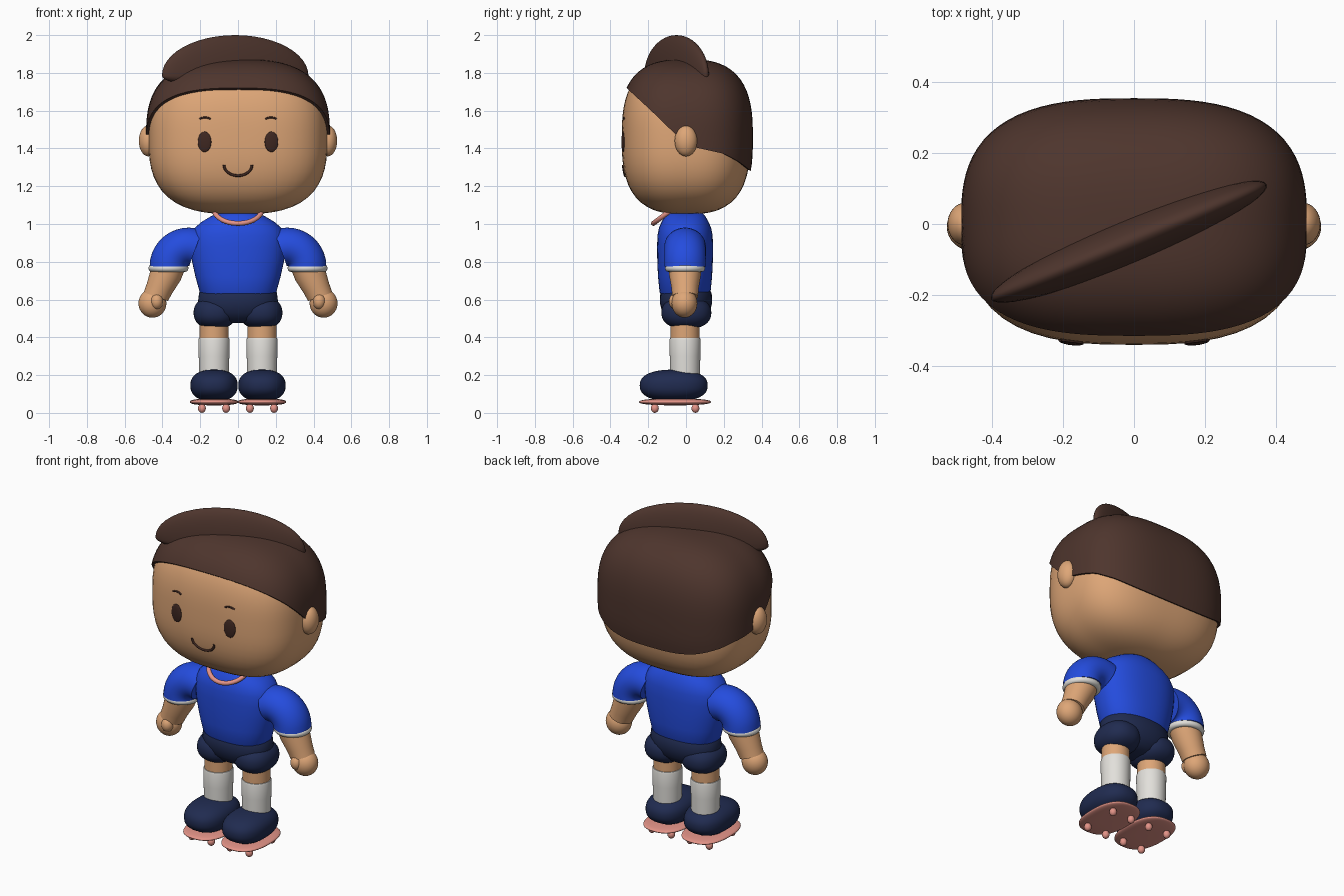
import bpy, bmesh, math
from mathutils import Vector, Matrix

if "Cube" in bpy.data.objects:
    bpy.data.objects.remove(bpy.data.objects["Cube"])


def material(name, *srgb):
    col = [((c / 255 + 0.055) / 1.055) ** 2.4 for c in srgb] + [1.0]
    m = bpy.data.materials.new(name)
    m.use_nodes = True
    m.diffuse_color = col
    bsdf = m.node_tree.nodes["Principled BSDF"]
    bsdf.inputs["Base Color"].default_value = col
    bsdf.inputs["Roughness"].default_value = 0.6
    return m


SKIN = material("skin", 222, 166, 119)
HAIR = material("dark brown hair", 78, 53, 45)
FACE = material("face brown", 62, 39, 33)
BLUE = material("shirt blue", 36, 76, 222)
NAVY = material("navy", 32, 43, 80)
WHITE = material("sock white", 226, 224, 219)
PINK = material("salmon trim", 228, 148, 136)
TAU = 2 * math.pi


def finish(name, bm, mat, sharp=50):
    bmesh.ops.recalc_face_normals(bm, faces=bm.faces[:])
    me = bpy.data.meshes.new(name)
    bm.to_mesh(me)
    bm.free()
    me.materials.append(mat)
    for p in me.polygons:
        p.use_smooth = True
    me.set_sharp_from_angle(angle=math.radians(sharp))
    ob = bpy.data.objects.new(name, me)
    bpy.context.collection.objects.link(ob)
    return ob


def loft(name, rings, mat, caps=True):
    """Skin a list of closed point rings."""
    bm = bmesh.new()
    rows = [[bm.verts.new(p) for p in r] for r in rings]
    for a, b in zip(rows, rows[1:]):
        for i in range(len(a)):
            j = (i + 1) % len(a)
            bm.faces.new((a[i], a[j], b[j], b[i]))
    if caps:
        bm.faces.new(rows[0])
        bm.faces.new(rows[-1])
    return finish(name, bm, mat)


def ring(center, rx, ry, tilt=0.0, n=2.0, count=40):
    """Superellipse ring, tilted about the y axis."""
    rot = Matrix.Rotation(tilt, 3, 'Y')
    pts = []
    for i in range(count):
        c, s = math.cos(TAU * i / count), math.sin(TAU * i / count)
        k = (abs(c) ** n + abs(s) ** n) ** (-1 / n)
        pts.append(Vector(center) + rot @ Vector((rx * c * k, ry * s * k, 0)))
    return pts


def blob(name, center, radii, mat, n=2.0, rot=None, lower=1.0, seg=48):
    """Superellipsoid; 'lower' scales the half below its centre."""
    bm = bmesh.new()
    bmesh.ops.create_uvsphere(bm, u_segments=seg, v_segments=seg // 2, radius=1)
    for v in bm.verts:
        p = v.co / sum(abs(c) ** n for c in v.co) ** (1 / n)
        p = Vector([a * b for a, b in zip(p, radii)])
        if p.z < 0:
            p.z *= lower
        v.co = (rot @ p if rot else p) + Vector(center)
    return finish(name, bm, mat)


def torus(name, center, major, minor, mat, rot=Matrix(), squash=1.0):
    rings = []
    for i in range(49):
        a = TAU * i / 48
        rad = Vector((math.cos(a), math.sin(a), 0))
        rings.append([Vector(center) + rot.to_3x3() @ (
            rad * (major + minor * math.cos(TAU * j / 12))
            + Vector((0, 0, squash * minor * math.sin(TAU * j / 12)))) for j in range(12)])
    ob = loft(name, rings, mat, caps=False)
    bm = bmesh.new()
    bm.from_mesh(ob.data)
    bmesh.ops.remove_doubles(bm, verts=bm.verts[:], dist=1e-5)
    bm.to_mesh(ob.data)
    bm.free()
    return ob


# Head
HC, HR, HN = Vector((0, 0, 1.455)), (0.473, 0.34, 0.403), 2.8
blob("head", HC, HR, SKIN, HN, seg=64)


def face_point(x, z, out=0.0):
    r = 1 - abs(x / HR[0]) ** HN - abs((z - HC.z) / HR[2]) ** HN
    return Vector((x, -HR[1] * r ** (1 / HN) - out, z))


# Hair cap: shell reaching down to a hairline that drops from brow to nape
HAIRLINE = [(-0.36, 1.76), (-0.32, 1.725), (-0.19, 1.605), (-0.03, 1.45), (0.02, 1.415),
            (0.06, 1.403), (0.2, 1.372), (0.28, 1.33), (0.37, 1.26)]


def hairline(y):
    for (y0, z0), (y1, z1) in zip(HAIRLINE, HAIRLINE[1:]):
        if y <= y1:
            return z0 + (z1 - z0) * (y - y0) / (y1 - y0)
    return z1


def cap_point(az, el, grow):
    d = (math.cos(el) * math.cos(az), math.cos(el) * math.sin(az), math.sin(el))
    k = sum(abs(c) ** HN for c in d) ** (-1 / HN)
    return HC + Vector([c * k * (r + grow) for c, r in zip(d, HR)])


def cap_edge(az):
    lo, hi = -1.2, 1.5
    for _ in range(30):
        mid = (lo + hi) / 2
        p = cap_point(az, mid, 0.014)
        lo, hi = (lo, mid) if p.z > hairline(p.y) else (mid, hi)
    return hi


azimuths = [TAU * i / 96 for i in range(96)]
edges = [cap_edge(a) for a in azimuths]
rows = [[cap_point(a, e + (1.565 - e) * k / 24, 0.014) for a, e in zip(azimuths, edges)]
        for k in range(25)]
rows.insert(0, [cap_point(a, e, -0.01) for a, e in zip(azimuths, edges)])
loft("hair_cap", rows, HAIR)

# Swept crest across the top of the hair
blob("hair_crest", (-0.015, -0.05, 1.785), (0.42, 0.064, 0.215), HAIR,
     rot=Matrix.Rotation(math.atan2(0.32, 0.77), 3, 'Z'), lower=0.3)


def stroke(name, pts, radius):
    cu = bpy.data.curves.new(name, 'CURVE')
    cu.dimensions = '3D'
    cu.bevel_depth = radius
    cu.bevel_resolution = 2
    cu.use_fill_caps = True
    sp = cu.splines.new('POLY')
    sp.points.add(len(pts) - 1)
    for q, p in zip(sp.points, pts):
        q.co = (*p, 1)
    cu.materials.append(FACE)
    bpy.context.collection.objects.link(bpy.data.objects.new(name, cu))


# Smile
stroke("mouth", [face_point(0.074 * math.sin(t), 1.312 - 0.056 * math.cos(t))
                 for t in [math.pi * (k / 16 - 0.5) for k in range(17)]], 0.007)

# Torso, neck, collar
torso = [(0.61, 0.185, 0.12), (0.64, 0.203, 0.135), (0.72, 0.225, 0.143), (0.8, 0.243, 0.147),
         (0.88, 0.252, 0.148), (0.94, 0.248, 0.146), (0.98, 0.228, 0.138), (1.01, 0.195, 0.125),
         (1.04, 0.145, 0.108), (1.06, 0.1, 0.09)]
loft("shirt_body", [ring((0, -0.005, z), a, b, n=2.3) for z, a, b in torso], BLUE)
loft("neck", [ring((0, 0, z), 0.1, 0.09) for z in (1.0, 1.12)], SKIN)
torus("collar", (0, -0.07, 1.08), 0.128, 0.013, PINK, Matrix.Rotation(math.atan2(0.6, 0.8), 4, 'X'))

# Shorts waist
hips = [(0.65, 0.195, 0.125), (0.635, 0.206, 0.136), (0.58, 0.213, 0.138),
        (0.53, 0.2, 0.125), (0.49, 0.13, 0.09), (0.475, 0.06, 0.05)]
loft("shorts_waist", [ring((0, 0, z), a, b, n=2.2) for z, a, b in hips], NAVY)

# Paired parts
for side, s in (("left", 1), ("right", -1)):
    blob(side + "_ear", (s * 0.475, 0, 1.44), (0.05, 0.06, 0.082), SKIN, seg=32)

    # Eye and brow, laid on the face
    e = face_point(s * 0.177, 1.435)
    slope = face_point(s * 0.187, 1.435) - face_point(s * 0.167, 1.435)
    turn = Matrix.Rotation(math.atan2(s * slope.y, s * slope.x), 3, 'Z')
    blob(side + "_eye", e, (0.036, 0.009, 0.054), FACE, rot=turn, seg=32)
    stroke(side + "_brow", [face_point(s * 0.175 + 0.029 * k / 4, 1.564 - 0.008 * (k / 4) ** 2)
                            for k in range(-4, 5)], 0.005)

    # Sleeve bends from the shoulder down to a level cuff
    bend = [math.radians(a) for a in range(-20, 91, 10)]
    path = [ring((s * (0.26 + 0.107 * math.sin(t)), -0.005, 0.775 + 0.105 * math.cos(t)),
                 0.101, 0.11, s * (math.pi / 2 - (math.pi / 2 - t))
                 + s * math.pi / 2) for t in bend]
    loft(side + "_sleeve", path, BLUE)
    torus(side + "_cuff", (s * 0.368, -0.005, 0.766), 0.086, 0.02, WHITE)

    # Forearm, hand and thumb
    arm = [(0.36, 0.79, 0.085), (0.383, 0.73, 0.084), (0.415, 0.66, 0.072), (0.435, 0.615, 0.068)]
    loft(side + "_forearm", [ring((s * x, -0.005, z), r, r, -s * 0.35) for x, z, r in arm], SKIN)
    blob(side + "_hand", (s * 0.453, -0.008, 0.58), (0.074, 0.068, 0.076), SKIN, seg=32)
    blob(side + "_thumb", (s * 0.43, -0.055, 0.59), (0.034, 0.036, 0.042), SKIN, seg=24)

    # Legs, from shorts to shoes
    x = s * 0.127
    blob(side + "_shorts_leg", (s * 0.122, 0.002, 0.53), (0.113, 0.132, 0.086), NAVY, 2.3)
    loft(side + "_leg", [ring((x, -0.005, z), 0.077, 0.077) for z in (0.36, 0.5)], SKIN)
    sock = [(0.18, 0.078), (0.3, 0.081), (0.385, 0.083), (0.396, 0.08), (0.399, 0.07)]
    loft(side + "_sock", [ring((x, -0.005, z), r, r) for z, r in sock], WHITE)
    blob(side + "_shoe", (x, -0.065, 0.145), (0.125, 0.18, 0.084), NAVY, 2.4)
    blob(side + "_sole", (x, -0.058, 0.058), (0.128, 0.19, 0.018), PINK, 2.5)
    for i, (dx, y) in enumerate([(dx, y) for dx in (-0.064, 0.064) for y in (-0.165, 0.05)]):
        blob(f"{side}_stud_{i + 1}", (x + dx, y, 0.024), (0.021, 0.021, 0.024), PINK, seg=16)
